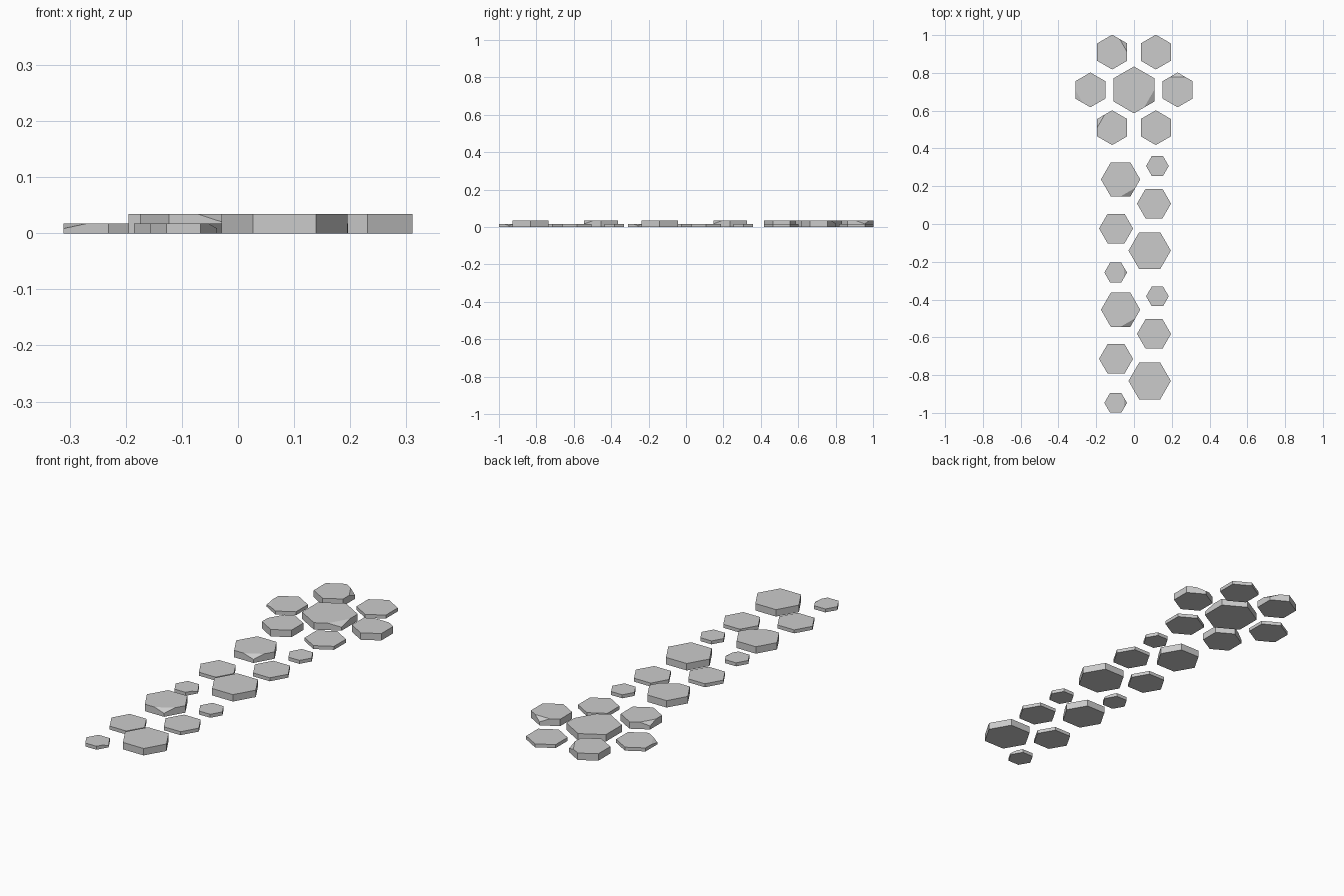
import bpy
import bmesh
from math import cos, sin, radians

if "Cube" in bpy.data.objects:
    bpy.data.objects.remove(bpy.data.objects["Cube"])


def hex_tile(name, x, y, r, h, start, cut=None):
    """Hexagonal slab; optional corner (angle in degrees) sliced to half height."""
    bm = bmesh.new()
    angles = [start + 60 * i for i in range(6)]
    pts = [(r * cos(radians(a)), r * sin(radians(a))) for a in angles]
    k = angles.index(cut) if cut is not None else -1
    outline = []
    for i in range(6):
        p, q = pts[i], pts[(i + 1) % 6]
        outline.append((p[0], p[1], h / 2 if i == k else h))
        # edge midpoints either side of the sliced corner
        if k >= 0 and (i == k or (i + 1) % 6 == k):
            outline.append(((p[0] + q[0]) / 2, (p[1] + q[1]) / 2, h))
    top = [bm.verts.new(p) for p in outline]
    bot = [bm.verts.new((p[0], p[1], 0)) for p in outline]
    n = len(top)
    for i in range(n):
        j = (i + 1) % n
        bm.faces.new((bot[i], bot[j], top[j], top[i]))
    bm.faces.new(bot[::-1])
    low = [i for i in range(n) if outline[i][2] < h]
    bm.faces.new([top[i] for i in range(n) if i not in low])
    for i in low:
        bm.faces.new((top[i - 1], top[i], top[(i + 1) % n]))
    bmesh.ops.recalc_face_normals(bm, faces=bm.faces)
    me = bpy.data.meshes.new(name)
    bm.to_mesh(me)
    bm.free()
    ob = bpy.data.objects.new(name, me)
    ob.location = (x, y, 0)
    bpy.context.collection.objects.link(ob)
    return ob


TALL, THIN = 0.034, 0.017

# Flower: large centre with six petals, alternately tall and thin
CY = 0.71
hex_tile("flower_centre", 0, CY, 0.124, TALL, 30, 330)
cuts = {0: 90, 120: 30, 180: 210, 240: 150}
for i in range(6):
    a = 60 * i
    hex_tile(f"petal_{i + 1}", 0.231 * cos(radians(a)), CY + 0.231 * sin(radians(a)),
             0.092, THIN if i % 2 else TALL, 30, cuts.get(a))

# Stem: the same cluster of tiles repeated twice
cluster = [
    ("large_left_tile", -0.071, 0.236, 0.104, TALL, 300),
    ("small_right_tile", 0.124, 0.307, 0.060, THIN, None),
    ("medium_right_tile", 0.106, 0.108, 0.090, THIN, None),
    ("medium_left_tile", -0.095, -0.024, 0.090, THIN, None),
    ("large_right_tile", 0.083, -0.141, 0.112, TALL, None),
    ("small_left_tile", -0.097, -0.257, 0.060, THIN, 0),
]
for row in range(2):
    for name, x, y, r, h, cut in cluster:
        hex_tile(f"{name}_{row + 1}", x, y - 0.69 * row, r, h, 0, cut)
